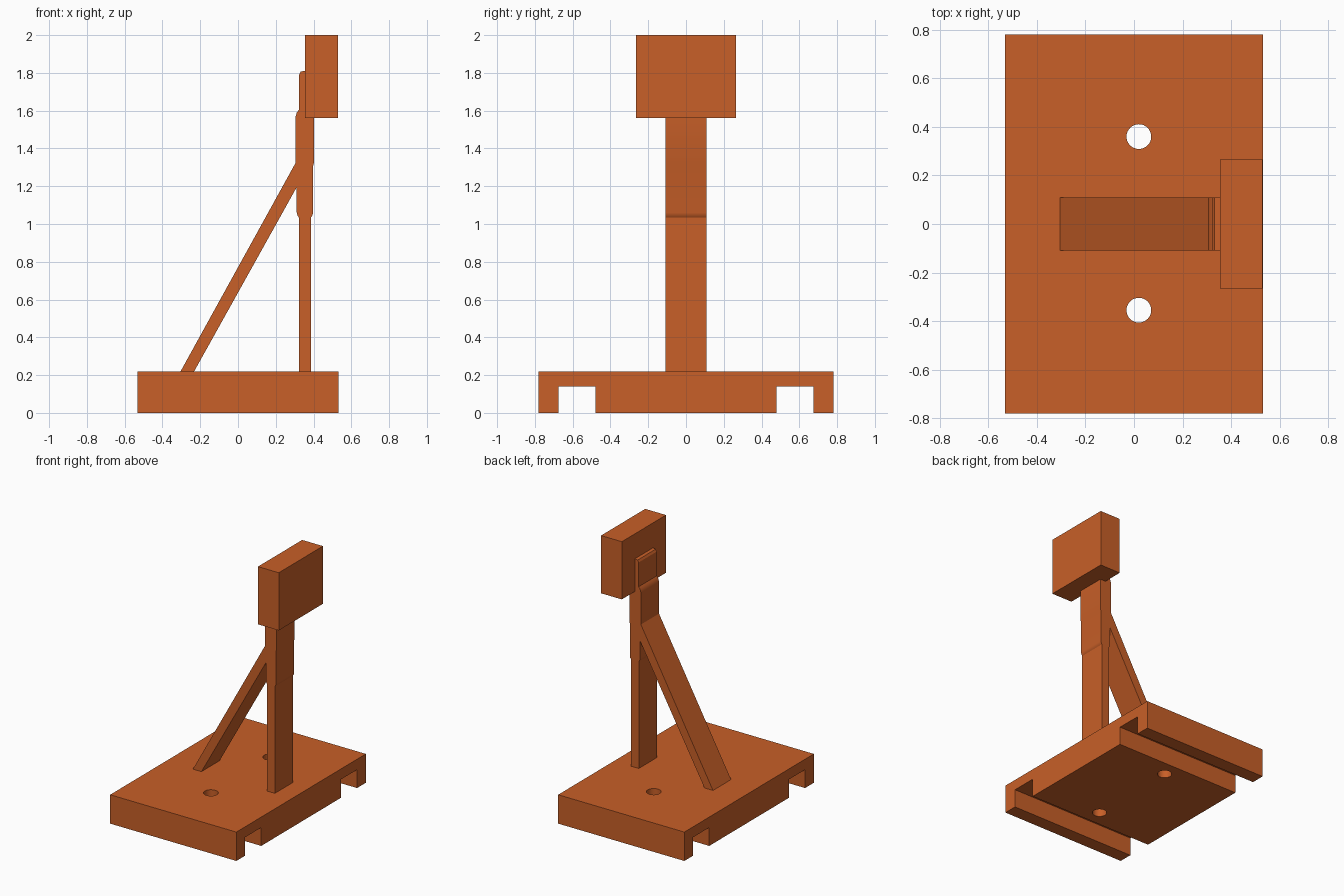
import bpy, bmesh
from mathutils import Vector

if "Cube" in bpy.data.objects:
    bpy.data.objects.remove(bpy.data.objects["Cube"])

mat = bpy.data.materials.new("orange_plastic")
mat.diffuse_color = (0.58, 0.115, 0.021, 1)
mat.use_nodes = True
mat.node_tree.nodes["Principled BSDF"].inputs["Base Color"].default_value = mat.diffuse_color


def prism(name, points, place, sweep):
    """Extrude a closed 2D profile; place maps (u, v) to a 3D start point."""
    bm = bmesh.new()
    face = bm.faces.new([bm.verts.new(place(u, v)) for u, v in points])
    ext = bmesh.ops.extrude_face_region(bm, geom=[face])
    verts = [g for g in ext["geom"] if isinstance(g, bmesh.types.BMVert)]
    bmesh.ops.translate(bm, verts=verts, vec=Vector(sweep))
    bmesh.ops.recalc_face_normals(bm, faces=bm.faces)
    mesh = bpy.data.meshes.new(name)
    bm.to_mesh(mesh)
    bm.free()
    mesh.materials.append(mat)
    obj = bpy.data.objects.new(name, mesh)
    bpy.context.collection.objects.link(obj)
    return obj


# Base plate: half profile in y-z with one rail slot, mirrored and swept along x
half = [(0.48, 0), (0.48, 0.14), (0.675, 0.14), (0.675, 0),
        (0.78, 0), (0.78, 0.22)]
profile = half + [(-y, z) for y, z in reversed(half)]
base = prism("base_plate", profile, lambda y, z: (-0.532, y, z), (1.064, 0, 0))

# Screw holes
for y in (-0.355, 0.36):
    bpy.ops.mesh.primitive_cylinder_add(vertices=32, radius=0.051, depth=1,
                                        location=(0.02, y, 0.1))
    cutter = bpy.context.object
    cutter.name = "hole_cutter"
    cutter.hide_render = True
    mod = base.modifiers.new("screw_hole", 'BOOLEAN')
    mod.object = cutter
    mod.operation = 'DIFFERENCE'
    mod.solver = 'EXACT'
    bpy.context.view_layer.objects.active = base
    bpy.ops.object.modifier_apply(modifier=mod.name)
    bpy.data.objects.remove(cutter, do_unlink=True)

# Stand: upright with stepped collars, rounded tongue and diagonal brace
outline = [
    (0.387, 0.22), (0.387, 1.035), (0.394, 1.045), (0.397, 1.06),   # post
    (0.397, 1.305), (0.402, 1.325), (0.402, 1.6), (0.37, 1.6),      # collars
    (0.37, 1.81), (0.347, 1.81), (0.332, 1.806), (0.323, 1.79),     # tongue
    (0.323, 1.605), (0.311, 1.59), (0.304, 1.565), (0.304, 1.322),  # shoulder
    (-0.304, 0.22), (-0.232, 0.22),                                 # brace
    (0.311, 1.195), (0.311, 1.06), (0.315, 1.045), (0.322, 1.035),
    (0.322, 0.22),
]
stand = prism("braced_stand", outline, lambda x, z: (x, -0.109, z), (0, 0.218, 0))

# Head block on top of the stand
prism("head_block", [(0.355, 1.56), (0.53, 1.56), (0.53, 2), (0.355, 2)],
      lambda x, z: (x, -0.266, z), (0, 0.532, 0))

# Smooth the rounded edges, keep the corners crisp
bpy.ops.object.select_all(action='DESELECT')
for obj in (base, stand):
    obj.select_set(True)
bpy.context.view_layer.objects.active = base
bpy.ops.object.shade_smooth_by_angle(angle=0.42)
